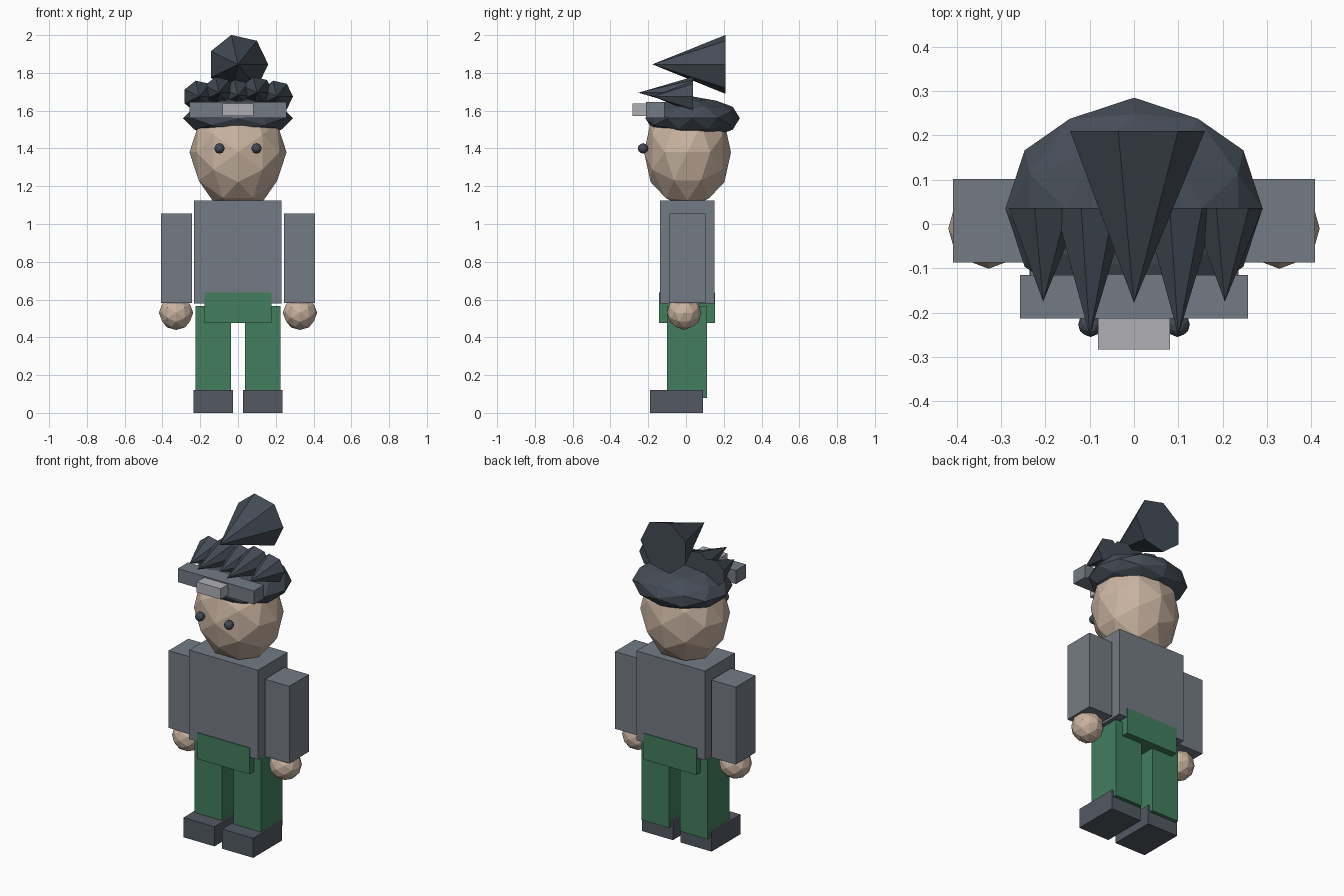
import bpy, bmesh
from math import cos, sin, tau
from mathutils import Vector

cube = bpy.data.objects.get("Cube")
if cube:
    bpy.data.objects.remove(cube, do_unlink=True)


def material(name, rgb):
    linear = [((c / 255 + 0.055) / 1.055) ** 2.4 for c in rgb] + [1]
    m = bpy.data.materials.new(name)
    m.use_nodes = True
    m.diffuse_color = linear
    m.node_tree.nodes["Principled BSDF"].inputs["Base Color"].default_value = linear
    return m


SKIN = material("skin", (202, 180, 161))
CLOTH = material("grey cloth", (116, 123, 132))
GREEN = material("green trousers", (66, 126, 95))
SHOE = material("dark grey shoe", (82, 88, 99))
HAIR = material("dark slate hair", (68, 76, 86))
PLATE = material("light grey plate", (176, 176, 181))


def finish(name, bm, mat):
    bmesh.ops.recalc_face_normals(bm, faces=bm.faces)
    mesh = bpy.data.meshes.new(name)
    bm.to_mesh(mesh)
    bm.free()
    mesh.materials.append(mat)
    obj = bpy.data.objects.new(name, mesh)
    bpy.context.collection.objects.link(obj)
    return obj


def box(name, mat, xs, ys, zs):
    bm = bmesh.new()
    bmesh.ops.create_cube(bm, size=1)
    for v in bm.verts:
        v.co = [a + (b - a) * (c + 0.5) for (a, b), c in zip((xs, ys, zs), v.co)]
    return finish(name, bm, mat)


def ball(name, mat, centre, radii):
    """Once-subdivided icosahedron whose two-fold axes lie on x, y and z."""
    a, b = 0.5257, 0.8507
    corners = []
    for s in (-1, 1):
        for t in (-1, 1):
            corners += [Vector((s * a, 0, t * b)), Vector((0, s * b, t * a)),
                        Vector((s * b, t * a, 0))]
    mids = [(p + q).normalized() for i, p in enumerate(corners)
            for q in corners[:i] if (p - q).length < 1.1]
    bm = bmesh.new()
    for p in corners + mids:
        bm.verts.new(p)
    bmesh.ops.convex_hull(bm, input=bm.verts)
    for v in bm.verts:
        v.co = [c + r * p for c, r, p in zip(centre, radii, v.co)]
    return finish(name, bm, mat)


def spike(name, x, z, radius, back, tip, sides=7):
    """Cone lying along y, pointing to the front."""
    bm = bmesh.new()
    ring = [bm.verts.new((x + radius * cos(tau * i / sides), back,
                          z + radius * sin(tau * i / sides))) for i in range(sides)]
    point = bm.verts.new((x, tip, z))
    bm.faces.new(ring)
    for i in range(sides):
        bm.faces.new((ring[i], ring[(i + 1) % sides], point))
    return finish(name, bm, HAIR)


# Limbs, mirrored left and right
for side, s in (("left", 1), ("right", -1)):
    def span(a, b):
        return sorted((s * a, s * b))
    box(side + "_shoe", SHOE, span(0.026, 0.236), (-0.19, 0.09), (0, 0.12))
    box(side + "_leg", GREEN, span(0.038, 0.224), (-0.10, 0.112), (0.08, 0.565))
    box(side + "_arm", CLOTH, span(0.243, 0.408), (-0.087, 0.102), (0.583, 1.055))
    ball(side + "_hand", SKIN, (s * 0.328, -0.01, 0.53), (0.091,) * 3)
    ball(side + "_eye", HAIR, (s * 0.098, -0.227, 1.40), (0.028,) * 3)

# Body and head
box("torso", CLOTH, (-0.233, 0.231), (-0.138, 0.15), (0.58, 1.125))
box("hips", GREEN, (-0.178, 0.178), (-0.143, 0.154), (0.477, 0.637))
ball("head", SKIN, (0, 0.008, 1.38), (0.257, 0.23, 0.30))

# Hair cap, headband and plate
ball("hair_cap", HAIR, (0, 0.035, 1.56), (0.29, 0.25, 0.115))
box("headband", CLOTH, (-0.257, 0.257), (-0.213, -0.115), (1.562, 1.645))
box("headband_plate", PLATE, (-0.081, 0.081), (-0.283, -0.20), (1.573, 1.638))

# Hair spikes
spike("crown_spike", 0, 1.845, 0.16, 0.21, -0.178)
for label, x, z, tip in (("right_outer", -0.205, 1.675, -0.175),
                         ("right_inner", -0.10, 1.695, -0.252),
                         ("middle", 0, 1.68, -0.175),
                         ("left_inner", 0.10, 1.695, -0.252),
                         ("left_outer", 0.205, 1.675, -0.175)):
    spike(label + "_spike", x, z, 0.086, 0.036, tip)
